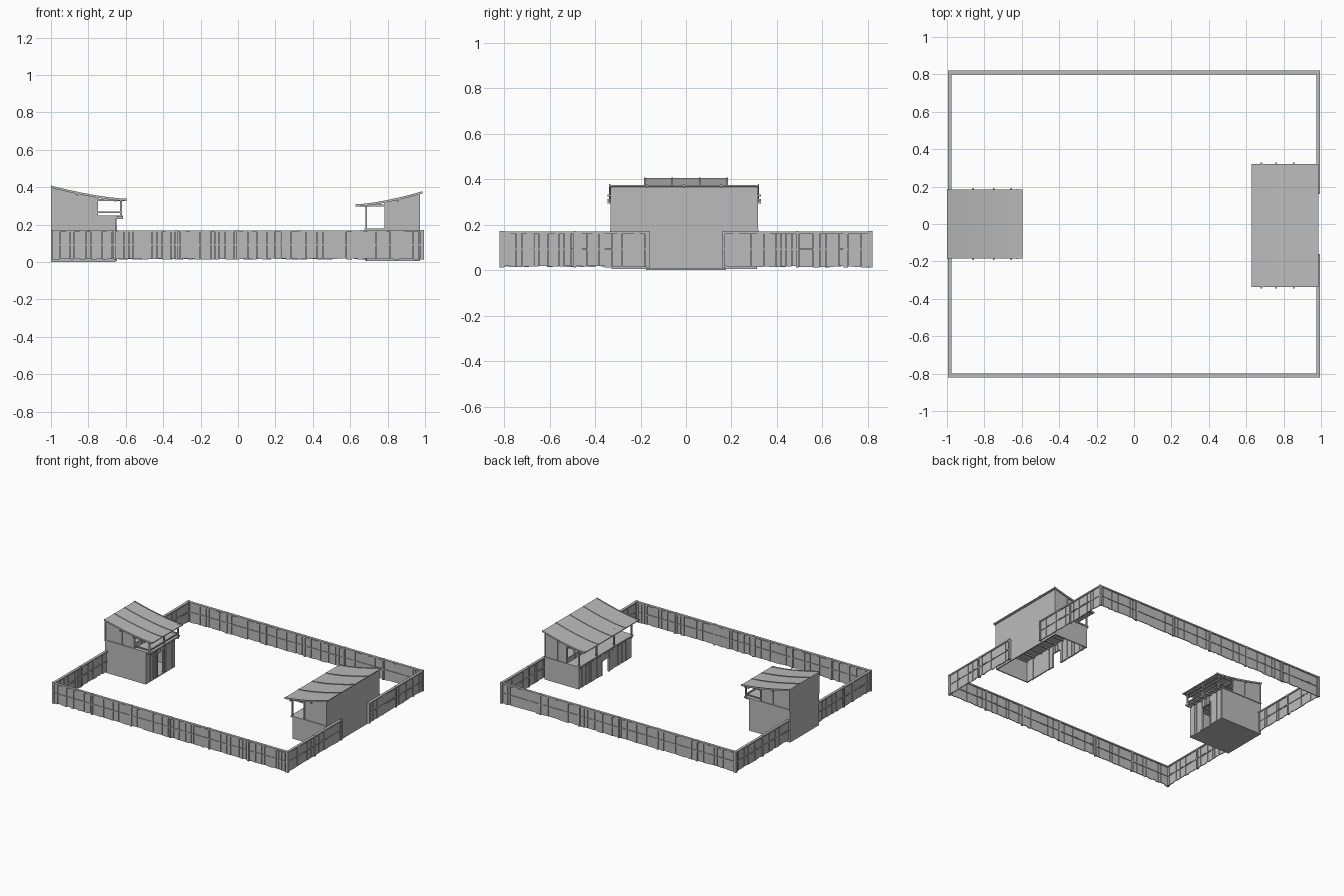
import bpy, bmesh, random
from mathutils import Vector

random.seed(4)
if "Cube" in bpy.data.objects:
    bpy.data.objects.remove(bpy.data.objects["Cube"], do_unlink=True)

GREY = (0.5, 0.5, 0.5, 1)
mat = bpy.data.materials.new("plain_grey")
mat.use_nodes = True
mat.diffuse_color = GREY
mat.node_tree.nodes["Principled BSDF"].inputs["Base Color"].default_value = GREY


class Part:
    """Collects boxes and extruded profiles into one named object."""

    def __init__(self, name):
        self.name, self.bm = name, bmesh.new()

    def box(self, x0, x1, y0, y1, z0, z1):
        r = bmesh.ops.create_cube(self.bm, size=1)
        for v in r["verts"]:
            v.co = Vector(((x0 + x1) / 2 + v.co.x * abs(x1 - x0),
                           (y0 + y1) / 2 + v.co.y * abs(y1 - y0),
                           (z0 + z1) / 2 + v.co.z * abs(z1 - z0)))

    def prism(self, profile, y0, y1):
        face = self.bm.faces.new([self.bm.verts.new((x, y0, z)) for x, z in profile])
        r = bmesh.ops.extrude_face_region(self.bm, geom=[face])
        for g in r["geom"]:
            if isinstance(g, bmesh.types.BMVert):
                g.co.y = y1

    def finish(self):
        bmesh.ops.recalc_face_normals(self.bm, faces=self.bm.faces)
        mesh = bpy.data.meshes.new(self.name)
        self.bm.to_mesh(mesh)
        self.bm.free()
        mesh.materials.append(mat)
        bpy.context.collection.objects.link(bpy.data.objects.new(self.name, mesh))


# Fence run: uneven planks between rails, with a post at each bay
def fence(name, along_x, offset, a, b, bays):
    p = Part(name)

    def bar(s0, s1, half, z0, z1, shift=0):
        c = offset + shift
        if along_x:
            p.box(s0, s1, c - half, c + half, z0, z1)
        else:
            p.box(c - half, c + half, s0, s1, z0, z1)

    s = a
    while s < b - 0.005:
        e = min(b, s + random.uniform(0.02, 0.032))
        bar(s, e - 0.0012, 0.003, 0.013 + random.uniform(0, 0.006), 0.165,
            random.uniform(-0.002, 0.002))
        s = e
    bar(a, b, 0.010, 0.160, 0.170)
    bar(a, b, 0.008, 0.088, 0.096)
    for i in range(bays + 1):
        s = a + 0.006 + (b - a - 0.012) * i / bays
        bar(s - 0.006, s + 0.006, 0.0095, 0.013, 0.172)
    p.finish()


for side, y in (("front", -0.81), ("back", 0.81)):
    fence(side + "_fence", True, y, -0.995, 0.993, 6)
for side, x in (("right", -0.985), ("left", 0.985)):
    fence(side + "_fence_front", False, x, -0.82, -0.16, 2)
    fence(side + "_fence_back", False, x, 0.16, 0.82, 2)


# Building against the fence; u is the distance inward from its outer wall
def building(name, s, outer, yc, half, floor, base_u, floor_u, room_u,
             roof_u, eave, ridge, back, studs, sheets, rail):
    def X(u):
        return s * (outer - u)

    def roof_z(u):
        t = max(0, (roof_u - u) / (roof_u + back))
        return eave + (ridge - eave) * t ** 1.5

    ya, yb, w = yc - half, yc + half, 0.008
    steps = 10

    # Outer wall and ground-floor side walls
    p = Part(name + "_walls")
    p.box(X(0), X(w), ya, yb, 0.006, roof_z(0) - 0.006)
    for y0, y1 in ((ya, ya + w), (yb - w, yb)):
        p.box(X(0), X(base_u), y0, y1, 0.006, floor)
        # Upper side wall follows the roof curve
        us = [room_u * i / steps for i in range(steps + 1)]
        p.prism([(X(0), floor), (X(room_u), floor)]
                + [(X(u), roof_z(u) - 0.006) for u in reversed(us)], y0, y1)
    p.finish()

    # Plank wall facing the yard, with a central doorway
    p = Part(name + "_plank_wall")
    door, y = 0.04, ya
    while y < yb - 0.004:
        e = min(yb, y + random.uniform(0.018, 0.028))
        in_door = abs((y + e) / 2 - yc) < door
        d = random.uniform(0, 0.005)
        p.box(X(base_u - w), X(base_u + d), y, e - 0.002,
              floor - 0.06 if in_door else 0.006, floor)
        y = e
    for y in (yc - door - 0.008, yc + door):
        p.box(X(base_u - w), X(base_u + 0.008), y, y + 0.008, 0.006, floor - 0.05)
    p.finish()

    # Floors and joists
    p = Part(name + "_floor")
    p.box(X(0), X(floor_u), ya - 0.006, yb + 0.006, floor, floor + 0.010)
    for i in range(sheets * 2 + 1):
        y = ya + 0.012 + (2 * half - 0.024) * i / (sheets * 2)
        p.box(X(w), X(floor_u), y - 0.004, y + 0.004, floor - 0.010, floor)
    if rail:
        p.box(X(0), X(base_u), ya, yb, 0, 0.008)
    p.finish()

    # Upper room front: sill, head and studs around open windows
    p = Part(name + "_window_wall")
    top = roof_z(room_u) - 0.004
    for i in range(studs + 1):
        y = ya + 0.005 + (2 * half - 0.01) * i / studs
        p.box(X(room_u - w), X(room_u + 0.002), y - 0.005, y + 0.005, floor, top)
        if i < studs and i != studs // 2:
            y2 = y + (2 * half - 0.01) / studs
            p.box(X(room_u - 0.005), X(room_u), y, y2, floor, floor + 0.045)
    p.box(X(room_u - w), X(room_u + 0.002), ya, yb, top - 0.02, top)
    # Corner boards on the side walls
    for u in (0.005, room_u * 0.58, room_u - 0.005):
        for y in (ya, yb):
            p.box(X(u - 0.004), X(u + 0.004), y - 0.004, y + 0.004,
                  floor, roof_z(u) - 0.004)
    p.finish()

    # Porch posts, beams and low rails
    p = Part(name + "_porch")
    pu = floor_u - 0.010
    for i in range(sheets):
        y = ya + 0.005 + (2 * half - 0.01) * i / (sheets - 1)
        p.box(X(pu - 0.005), X(pu + 0.005), y - 0.005, y + 0.005, floor, roof_z(pu))
    p.box(X(pu - 0.005), X(pu + 0.005), ya - 0.012, yb + 0.012,
          roof_z(pu) - 0.012, roof_z(pu) - 0.002)
    for y in (ya + 0.005, yb - 0.005):
        p.box(X(room_u), X(roof_u - 0.005), y - 0.004, y + 0.004,
              eave - 0.008, eave + 0.002)
        if rail:
            p.box(X(room_u), X(pu), y - 0.004, y + 0.004, floor + 0.022, floor + 0.030)
    if rail:
        p.box(X(pu - 0.004), X(pu + 0.004), ya, yb, floor + 0.022, floor + 0.030)
    p.finish()

    # Sagging roof sheet with battens over the joints
    def strip(part, y0, y1, low, high):
        us = [-back + (roof_u + back) * i / steps for i in range(steps + 1)]
        part.prism([(X(u), roof_z(u) + low) for u in us]
                   + [(X(u), roof_z(u) + high) for u in reversed(us)], y0, y1)

    ra, rb = ya - 0.01, yb + 0.01
    p = Part(name + "_roof")
    strip(p, ra, rb, -0.006, 0)
    p.finish()
    p = Part(name + "_roof_battens")
    for i in range(sheets + 1):
        y = ra + 0.003 + (rb - ra - 0.006) * i / sheets
        strip(p, y - 0.003, y + 0.003, -0.008, 0.004)
    # Purlins poking out past the roof ends
    for u in (roof_u * 0.35, roof_u * 0.62, roof_u * 0.85):
        z = roof_z(u) - 0.006
        p.box(X(u - 0.004), X(u + 0.004), ra - 0.008, rb + 0.008, z - 0.009, z)
    p.finish()


building("gatehouse", -1, 1.0, 0, 0.175, floor=0.240, base_u=0.345, floor_u=0.385,
         room_u=0.25, roof_u=0.405, eave=0.335, ridge=0.405, back=0,
         studs=4, sheets=3, rail=True)
building("long_house", 1, 0.974, -0.008, 0.32, floor=0.170, base_u=0.285, floor_u=0.298,
         room_u=0.19, roof_u=0.345, eave=0.305, ridge=0.375, back=0.013,
         studs=7, sheets=4, rail=False)
